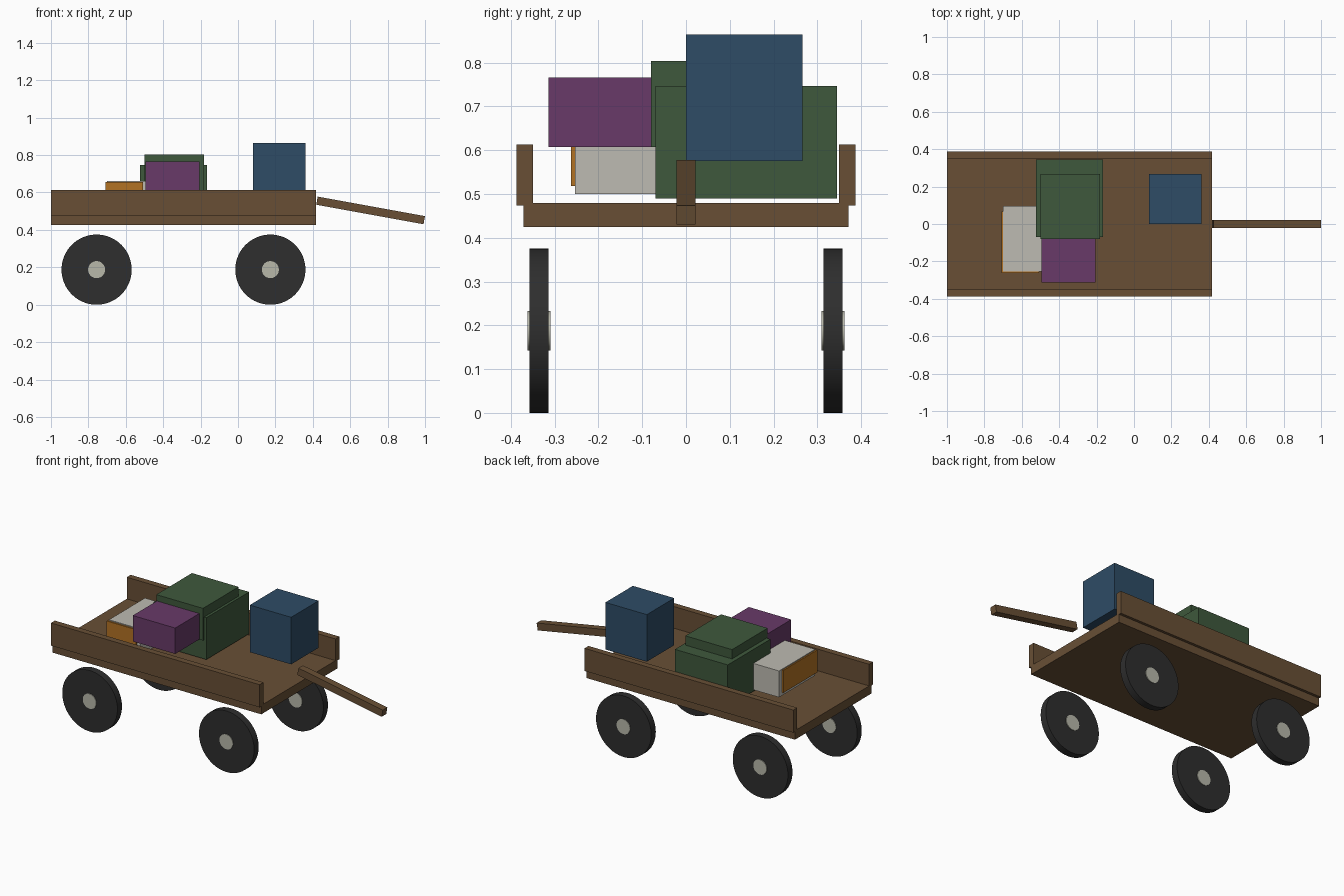
import bpy, math

if "Cube" in bpy.data.objects:
    bpy.data.objects.remove(bpy.data.objects["Cube"])


def material(name, rgb):
    """Flat material from 0-255 display values, stored as linear."""
    m = bpy.data.materials.new(name)
    lin = [((c / 255 + 0.055) / 1.055) ** 2.4 for c in rgb]
    m.diffuse_color = (*lin, 1)
    m.use_nodes = True
    m.node_tree.nodes["Principled BSDF"].inputs["Base Color"].default_value = m.diffuse_color
    return m


wood = material("brown wood", (104, 79, 53))
rubber = material("black rubber", (46, 46, 46))
metal = material("pale hub metal", (184, 184, 170))
blue = material("blue", (46, 76, 102))
green = material("green", (62, 88, 60))
purple = material("purple", (104, 58, 104))
orange = material("orange", (178, 114, 36))
white = material("off white", (190, 187, 178))


def box(name, x, y, z, mat, pitch=0.0):
    """Box from (min, max) ranges, optionally pitched about y."""
    bpy.ops.mesh.primitive_cube_add(
        size=1, location=[(a + b) / 2 for a, b in (x, y, z)], rotation=(0, pitch, 0))
    ob = bpy.context.object
    ob.name = name
    ob.scale = [b - a for a, b in (x, y, z)]
    bpy.ops.object.transform_apply(location=False, rotation=False, scale=True)
    ob.data.materials.append(mat)
    return ob


def disc(name, x, y, radius, width, mat):
    """Cylinder lying along y at wheel height."""
    bpy.ops.mesh.primitive_cylinder_add(
        vertices=64, radius=radius, depth=width,
        location=(x, y, 0.1875), rotation=(math.pi / 2, 0, 0))
    ob = bpy.context.object
    ob.name = name
    ob.data.materials.append(mat)
    bpy.ops.object.shade_smooth_by_angle(angle=math.radians(30))
    return ob


# Cart bed and side boards
box("bed", (-1, 0.418), (-0.371, 0.371), (0.425, 0.48), wood)
for side, s in (("front", -1), ("back", 1)):
    box(side + "_side_board", (-1, 0.418), sorted((s * 0.349, s * 0.387)), (0.474, 0.613), wood)

# Sloping pull handle
box("handle", (0.4175, 1.0005), (-0.022, 0.022), (0.482, 0.526), wood, math.radians(10.3))

# Wheels with hubs
for end, x in (("rear", -0.756), ("lead", 0.173)):
    for side, s in (("front", -1), ("back", 1)):
        disc(f"{end}_{side}_wheel", x, s * 0.336, 0.1875, 0.044, rubber)
        disc(f"{end}_{side}_hub", x, s * 0.336, 0.0455, 0.052, metal)

# Cargo
box("blue_crate", (0.08, 0.361), (0.0, 0.266), (0.575, 0.864), blue)
box("lower_green_crate", (-0.525, -0.166), (-0.07, 0.345), (0.49, 0.747), green)
box("upper_green_crate", (-0.499, -0.182), (-0.08, 0.266), (0.607, 0.804), green)
box("purple_crate", (-0.495, -0.207), (-0.314, -0.075), (0.607, 0.766), purple)
box("white_crate", (-0.7, -0.485), (-0.253, 0.097), (0.5, 0.662), white)
box("orange_panel", (-0.708, -0.508), (-0.263, 0.067), (0.518, 0.656), orange)
